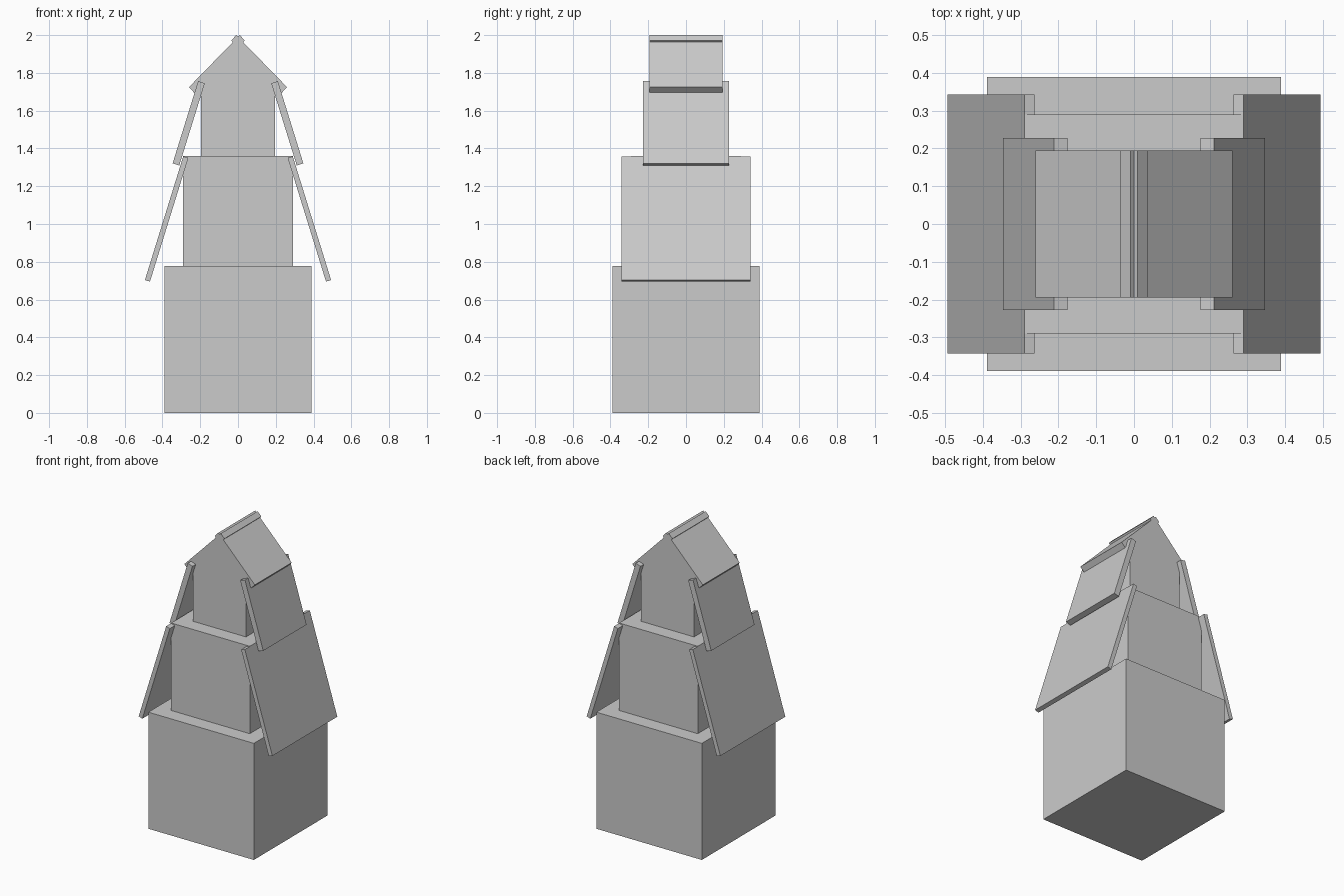
import bpy

if "Cube" in bpy.data.objects:
    bpy.data.objects.remove(bpy.data.objects["Cube"])


def extrude_profile(name, profile, half_depth):
    """Extrude a closed x-z outline (counter-clockwise from the front) along y."""
    n = len(profile)
    verts = [(x, y, z) for y in (-half_depth, half_depth) for x, z in profile]
    faces = [tuple(range(n)), tuple(reversed(range(n, 2 * n)))]
    faces += [(i, i + n, (i + 1) % n + n, (i + 1) % n) for i in range(n)]
    mesh = bpy.data.meshes.new(name)
    mesh.from_pydata(verts, [], faces)
    obj = bpy.data.objects.new(name, mesh)
    bpy.context.collection.objects.link(obj)
    return obj


def box_tier(name, half, z0, z1):
    return extrude_profile(name, [(-half, z0), (half, z0), (half, z1), (-half, z1)], half)


def slab_pair(name, profile, half_depth):
    """Right-hand slab plus its mirror image on the left."""
    extrude_profile(name + "_right", profile, half_depth)
    mirrored = [(-x, z) for x, z in reversed(profile)]
    extrude_profile(name + "_left", mirrored, half_depth)


# Stacked tower tiers
box_tier("base_tier", 0.389, 0.0, 0.777)
box_tier("middle_tier", 0.29, 0.777, 1.36)

# Top tier with gable ends
extrude_profile("gabled_top_tier",
                [(-0.195, 1.36), (0.195, 1.36), (0.195, 1.75), (0, 1.96), (-0.195, 1.75)],
                0.194)

# Leaning side panels
slab_pair("lower_side_panel",
          [(0.466, 0.695), (0.493, 0.703), (0.290, 1.358), (0.263, 1.350)], 0.342)
slab_pair("upper_side_panel",
          [(0.311, 1.310), (0.346, 1.321), (0.211, 1.756), (0.176, 1.745)], 0.228)

# Roof slabs crossing at the ridge
slab_pair("roof_slab",
          [(0.232, 1.695), (0.260, 1.724), (-0.009, 2.0), (-0.036, 1.972)], 0.194)
